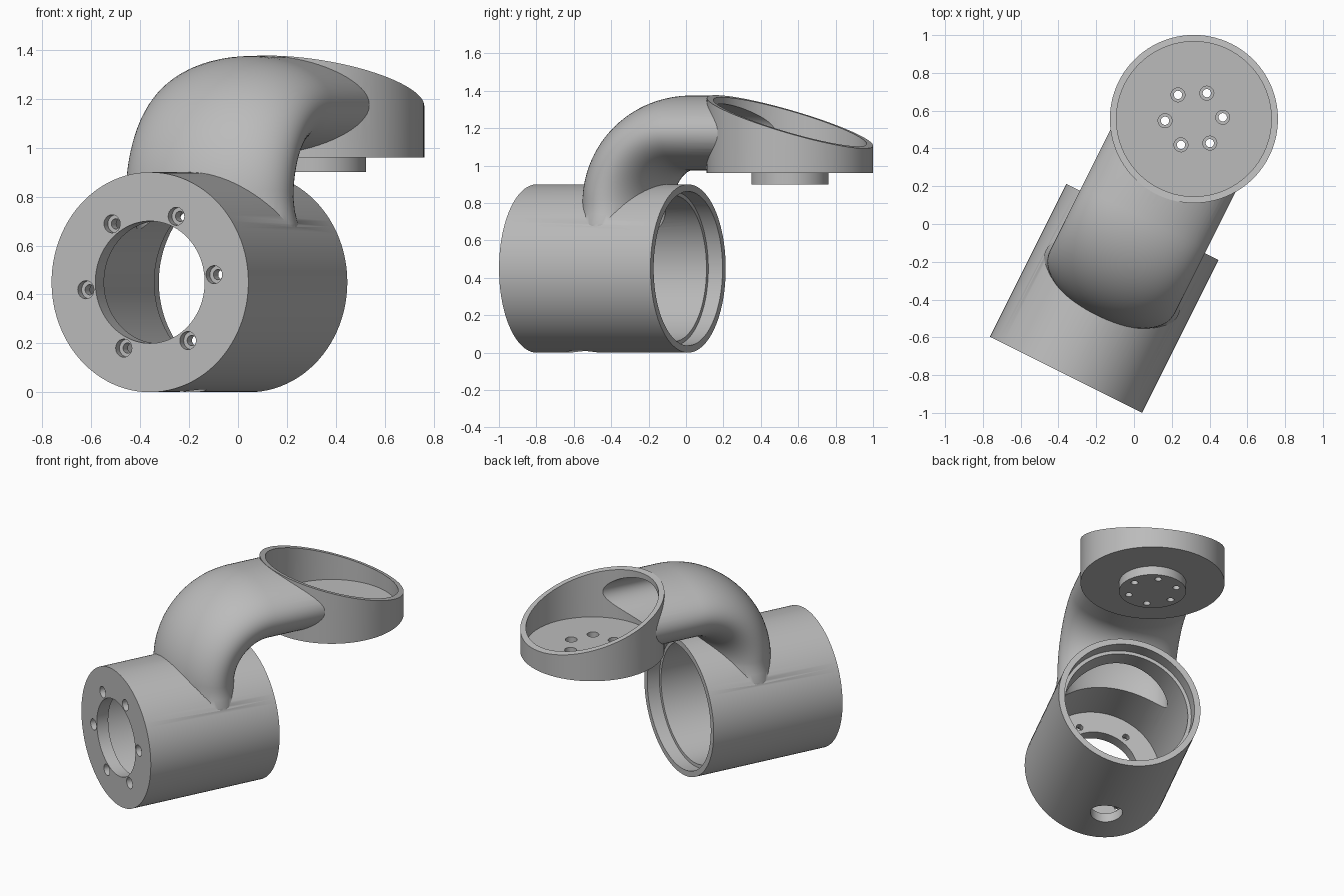
import bpy, bmesh, math
from mathutils import Matrix, Vector

cube = bpy.data.objects.get("Cube")
if cube:
    bpy.data.objects.remove(cube, do_unlink=True)

grey = bpy.data.materials.new("plain_grey")
grey.use_nodes = True
colour = (0.5, 0.5, 0.5, 1)
grey.diffuse_color = colour
grey.node_tree.nodes["Principled BSDF"].inputs["Base Color"].default_value = colour

# Working frame: y runs along the housing, x across it; turned at the end
MID = 0.035
FRONT, BACK, AXIS_Z = -0.875, 0.03, 0.45
DISH_Y, DISH_R, DISH_BASE, DISH_FLOOR = 0.639, 0.445, 0.96, 1.0
BEND_Y, BEND_Z, BEND_R = 0.05, 0.795, 0.38


def to_object(name, bm):
    bmesh.ops.recalc_face_normals(bm, faces=bm.faces)
    mesh = bpy.data.meshes.new(name)
    bm.to_mesh(mesh)
    bm.free()
    mesh.materials.append(grey)
    obj = bpy.data.objects.new(name, mesh)
    bpy.context.collection.objects.link(obj)
    return obj


def cylinder(name, start, end, radius, sides=96):
    start, end = Vector(start), Vector(end)
    axis = end - start
    turn = axis.to_track_quat('Z', 'Y').to_matrix().to_4x4()
    bm = bmesh.new()
    bmesh.ops.create_cone(bm, cap_ends=True, segments=sides, radius1=radius,
                          radius2=radius, depth=axis.length,
                          matrix=Matrix.Translation((start + end) / 2) @ turn)
    return to_object(name, bm)


def along(name, y0, y1, radius):
    return cylinder(name, (MID, y0, AXIS_Z), (MID, y1, AXIS_Z), radius)


def upright(name, z0, z1, radius, y=DISH_Y):
    return cylinder(name, (MID, y, z0), (MID, y, z1), radius)


def elbow(name, wide, tall, end_y, flare=0.0):
    """Oval tube: straight up, a quarter bend, then level into the dish."""
    stations = [(BEND_Y - BEND_R, 0.5, 0, flare), (BEND_Y - BEND_R, 0.69, 0, flare),
                (BEND_Y - BEND_R, 0.74, 0, flare * 0.3)]
    for i in range(25):
        t = math.pi / 2 * i / 24
        stations.append((BEND_Y - BEND_R * math.cos(t),
                         BEND_Z + BEND_R * math.sin(t), t, 0))
    stations.append((end_y, BEND_Z + BEND_R, math.pi / 2, 0))
    bm = bmesh.new()
    rings, sides = [], 72
    for y, z, t, grow in stations:
        ring = []
        for k in range(sides):
            p = 2 * math.pi * k / sides
            r = (tall + grow) * math.sin(p)
            ring.append(bm.verts.new((MID + (wide + grow) * math.cos(p),
                                      y - r * math.cos(t), z + r * math.sin(t))))
        rings.append(ring)
    for a, b in zip(rings, rings[1:]):
        for k in range(sides):
            n = (k + 1) % sides
            bm.faces.new((a[k], a[n], b[n], b[k]))
    bm.faces.new(rings[0])
    bm.faces.new(rings[-1])
    return to_object(name, bm)


def combine(target, other, operation):
    other.hide_render = True
    mod = target.modifiers.new(operation.lower(), 'BOOLEAN')
    mod.operation = operation
    mod.solver = 'EXACT'
    mod.object = other
    bpy.context.view_layer.objects.active = target
    bpy.ops.object.modifier_apply(modifier=mod.name)
    bpy.data.objects.remove(other, do_unlink=True)


# Outer bodies: housing, elbow, dish and the boss under the dish
body = along("elbow_bracket", FRONT, BACK, 0.45)
combine(body, elbow("elbow_outer", 0.37, 0.2, 0.42, flare=0.02), 'UNION')
combine(body, upright("dish_outer", DISH_BASE, 1.5, DISH_R), 'UNION')
combine(body, upright("boss", 0.9, DISH_BASE + 0.02, 0.207), 'UNION')

# Slanted rim of the dish
slope = math.atan2(0.285, 2 * DISH_R)
bm = bmesh.new()
bmesh.ops.create_cube(bm, size=2, matrix=Matrix.Translation((MID, DISH_Y, 1.2345))
                      @ Matrix.Rotation(-slope, 4, 'X')
                      @ Matrix.Translation((0, 0.3, 1)))
combine(body, to_object("rim_cutter", bm), 'DIFFERENCE')

# Hollows: dish, tube, housing bore, back recess, front opening, drain hole
for hollow in (upright("dish_hollow", DISH_FLOOR, 1.8, 0.41),
               elbow("tube_hollow", 0.325, 0.155, 0.45),
               along("bore", FRONT + 0.08, BACK + 0.1, 0.39),
               along("back_recess", BACK - 0.085, BACK + 0.1, 0.412),
               along("front_opening", FRONT - 0.1, FRONT + 0.2, 0.25),
               upright("drain_hole", -0.1, 0.25, 0.1, y=-0.585)):
    combine(body, hollow, 'DIFFERENCE')

# Rings of six counterbored screw holes
for k in range(6):
    a = math.radians(6 + 60 * k)
    x, z = MID + 0.295 * math.cos(a), AXIS_Z + 0.295 * math.sin(a)
    for y0, y1, r in ((-0.1, 0.035, 0.037), (0.02, 0.2, 0.021)):
        combine(body, cylinder("front_screw", (x, FRONT + y0, z), (x, FRONT + y1, z),
                               r, 24), 'DIFFERENCE')
    a = math.radians(30 + 60 * k)
    x, y = MID + 0.153 * math.cos(a), DISH_Y + 0.153 * math.sin(a)
    for z0, z1, r in ((0.965, 1.1, 0.037), (0.8, 0.98, 0.022)):
        combine(body, cylinder("dish_screw", (x, y, z0), (x, y, z1), r, 24),
                'DIFFERENCE')

# Turn to the final heading and shade
body.data.transform(Matrix.Rotation(-math.atan(0.5), 4, 'Z'))
bpy.ops.object.select_all(action='DESELECT')
body.select_set(True)
bpy.context.view_layer.objects.active = body
bpy.ops.object.shade_smooth_by_angle(angle=math.radians(30))
